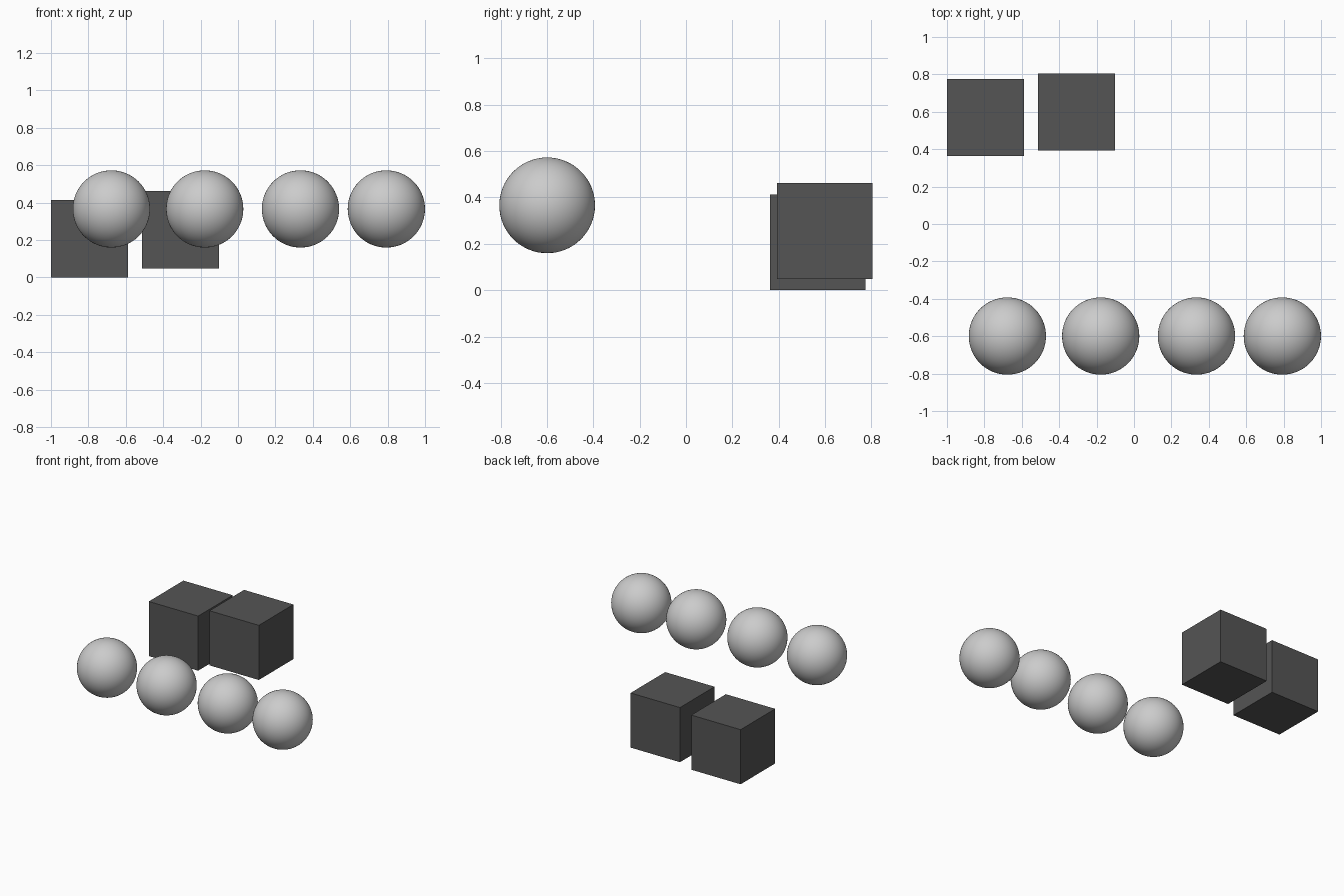
import bpy

if "Cube" in bpy.data.objects:
    bpy.data.objects.remove(bpy.data.objects["Cube"])

R = 0.2065  # sphere radius, also half a cube edge

dark = bpy.data.materials.new("dark_grey")
dark.diffuse_color = (0.09, 0.09, 0.09, 1)
dark.use_nodes = True
dark.node_tree.nodes["Principled BSDF"].inputs["Base Color"].default_value = dark.diffuse_color

# Row of smooth balls along the front
for i, x in enumerate((-0.677, -0.178, 0.334, 0.793), 1):
    bpy.ops.mesh.primitive_uv_sphere_add(segments=64, ring_count=32, radius=R,
                                         location=(x, -0.599, 0.366))
    bpy.context.object.name = f"ball_{i}"
    bpy.ops.object.shade_smooth()

# Two dark cubes at the back, the second raised slightly
for i, loc in enumerate(((-0.7935, 0.569, R), (-0.307, 0.599, 0.255)), 1):
    bpy.ops.mesh.primitive_cube_add(size=2 * R, location=loc)
    cube = bpy.context.object
    cube.name = f"cube_{i}"
    cube.data.materials.append(dark)
